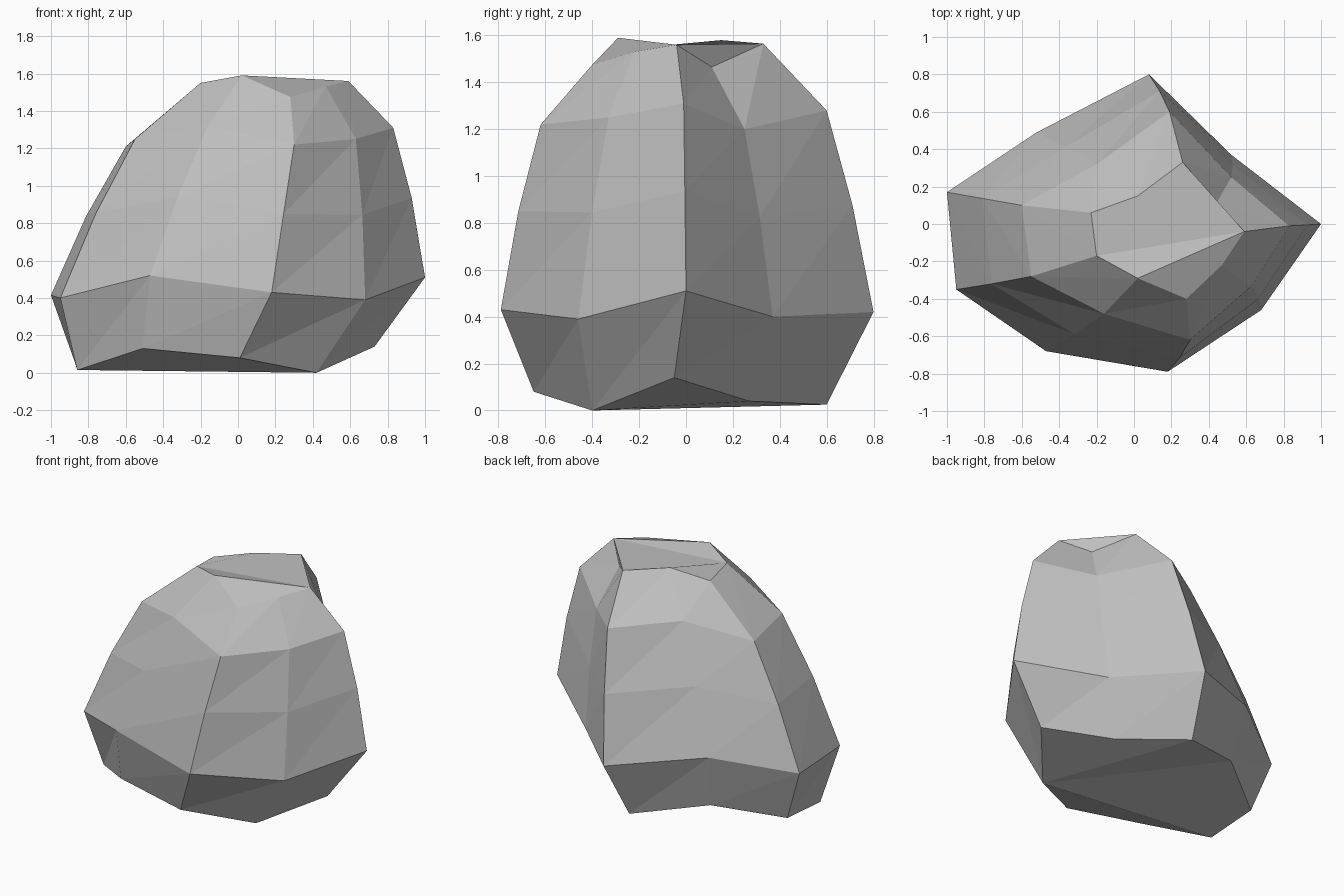
import bpy
import bmesh
from mathutils import Vector

default_cube = bpy.data.objects.get("Cube")
if default_cube:
    bpy.data.objects.remove(default_cube, do_unlink=True)


def make_material(name, colour):
    """Create a plain matte material of one flat colour."""
    material = bpy.data.materials.new(name)
    material.use_nodes = True
    material.diffuse_color = colour
    shader = material.node_tree.nodes["Principled BSDF"]
    shader.inputs["Base Color"].default_value = colour
    shader.inputs["Roughness"].default_value = 1.0
    return material


# Ridge profiles around the boulder, counter-clockwise from above:
# underside, widest point, shoulder, crown
ridges = {
    "left_rear": [(-.87, .12, .05), (-1, .17, .415), (-.6, .1, 1.21), (-.23, .06, 1.52)],
    "left_front": [(-.86, -.26, .015), (-.95, -.35, .4), (-.55, -.28, 1.25), (-.2, -.17, 1.55)],
    "front_face": [(-.51, -.57, .13), (-.47, -.68, .52), (-.16, -.48, 1.32), (.02, -.29, 1.59)],
    "front_corner": [(.01, -.65, .08), (.18, -.79, .43), (.3, -.62, 1.22), (.28, -.4, 1.475)],
    "front_side": [(.42, -.4, 0), (.68, -.46, .39), (.63, -.33, 1.25), (.47, -.22, 1.53)],
    "side_corner": [(.73, -.05, .14), (1, 0, .51), (.83, -.01, 1.31), (.59, -.04, 1.56)],
    "rear_side": [(.39, .27, .04), (.52, .37, .4), (.52, .25, 1.2), (.44, .11, 1.465)],
    "rear_corner": [(.02, .6, .025), (.08, .8, .42), (.19, .6, 1.28), (.26, .33, 1.565)],
    "rear_face": [(-.47, .4, .14), (-.52, .49, .52), (-.2, .32, 1.33), (.02, .15, 1.58)],
}

# Facets that close the crown and the underside, by ridge
crown_facets = [
    ("front_face", "front_corner", "front_side", "side_corner"),
    ("left_front", "front_face", "side_corner"),
    ("side_corner", "rear_side", "rear_corner"),
    ("side_corner", "rear_corner", "rear_face", "left_rear", "left_front"),
]
underside_facets = [
    ("left_front", "front_face", "front_corner", "front_side"),
    ("front_side", "side_corner", "rear_side", "rear_corner"),
    ("front_side", "rear_corner", "rear_face"),
    ("left_front", "front_side", "rear_face"),
    ("left_rear", "left_front", "rear_face"),
]


def full_ridge(points):
    """Add a slightly bulging point between the widest point and the shoulder."""
    underside, widest, shoulder, crown = (Vector(p) for p in points)
    flank = (widest + shoulder) / 2
    bulge = Vector((flank.x, flank.y, 0)) * .015
    flank += bulge + Vector((0, 0, .025))
    return [underside, widest, flank, shoulder, crown]


# Boulder sides: triangles rising from each ridge to the next
bm = bmesh.new()
columns = {name: [bm.verts.new(p) for p in full_ridge(points)] for name, points in ridges.items()}
names = list(columns)
for name, next_name in zip(names, names[1:] + names[:1]):
    here, there = columns[name], columns[next_name]
    for low in range(len(here) - 1):
        high = low + 1
        bm.faces.new((here[low], there[low], there[high]))
        bm.faces.new((here[low], there[high], here[high]))

# Crown and underside
for facet in crown_facets:
    bm.faces.new([columns[name][-1] for name in facet])
for facet in underside_facets:
    bm.faces.new([columns[name][0] for name in reversed(facet)])
bmesh.ops.recalc_face_normals(bm, faces=bm.faces[:])

mesh = bpy.data.meshes.new("boulder")
bm.to_mesh(mesh)
bm.free()

# Flat facets in a single stone colour
mesh.materials.append(make_material("stone grey", (.52, .52, .52, 1)))
boulder = bpy.data.objects.new("boulder", mesh)
bpy.context.collection.objects.link(boulder)
